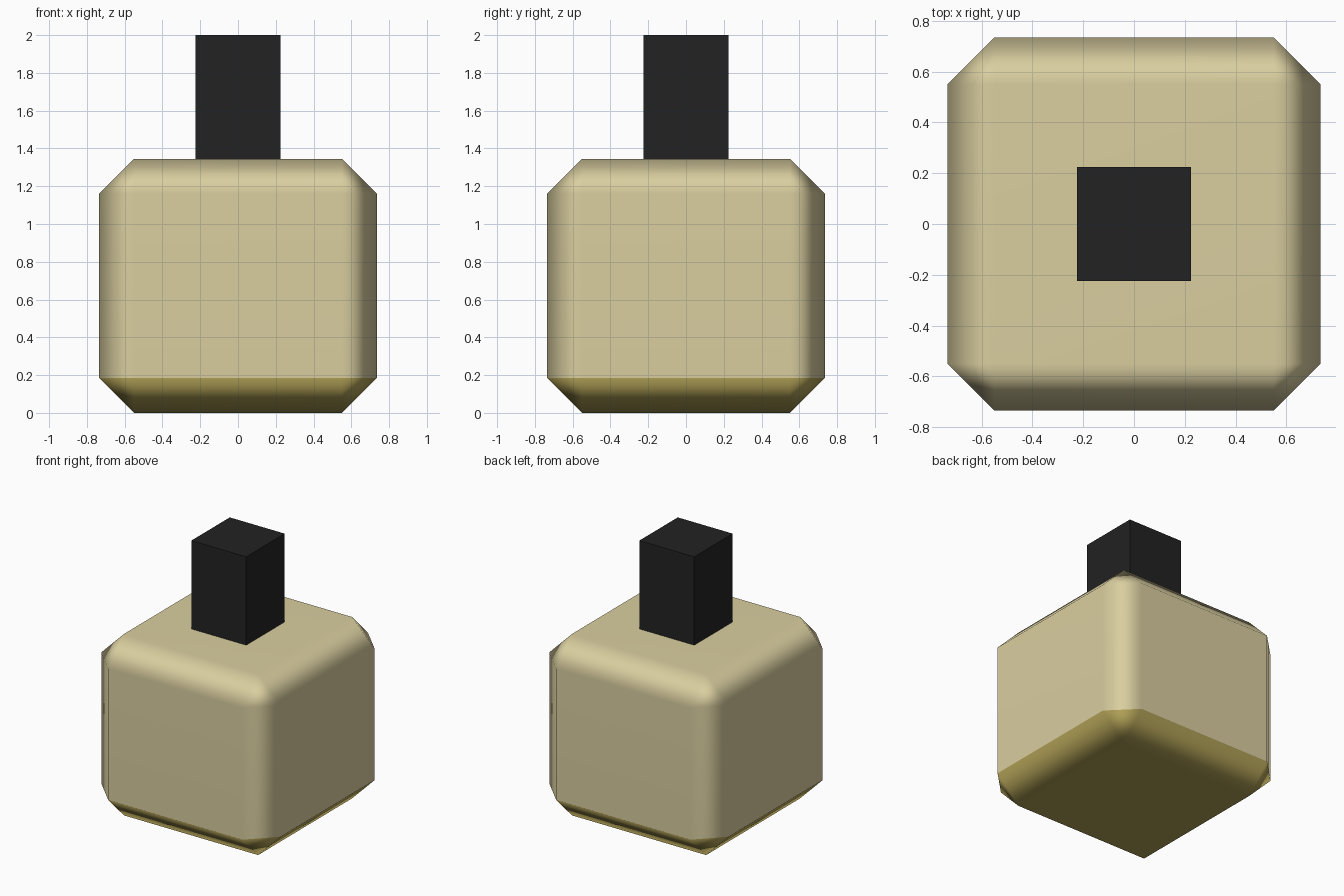
import bpy, bmesh

if "Cube" in bpy.data.objects:
    bpy.data.objects.remove(bpy.data.objects["Cube"])


def colour(name, rgb):
    m = bpy.data.materials.new(name)
    m.diffuse_color = (*rgb, 1.0)
    m.use_nodes = True
    m.node_tree.nodes["Principled BSDF"].inputs["Base Color"].default_value = m.diffuse_color
    return m


def box(name, width, z0, z1, mats):
    bm = bmesh.new()
    bmesh.ops.create_cube(bm, size=1.0)
    for v in bm.verts:
        v.co = (v.co.x * width, v.co.y * width, z0 + (v.co.z + 0.5) * (z1 - z0))
    me = bpy.data.meshes.new(name)
    ob = bpy.data.objects.new(name, me)
    bpy.context.collection.objects.link(ob)
    for m in mats:
        me.materials.append(m)
    return ob, bm


glass = colour("pale gold glass", (0.70, 0.62, 0.35))
liquid = colour("dark gold liquid", (0.42, 0.34, 0.09))
black = colour("black cap", (0.016, 0.016, 0.016))

# Chamfered bottle, with the liquid colour on the base and its chamfers
bottle, bm = box("bottle", 1.47, 0.0, 1.345, [glass, liquid])
bmesh.ops.bevel(bm, geom=bm.edges[:], offset=0.185, segments=1,
                affect='EDGES', clamp_overlap=True)
bm.normal_update()
for f in bm.faces:
    f.smooth = True
    f.material_index = 1 if f.normal.z < -0.3 else 0
bm.to_mesh(bottle.data)
bm.free()
wn = bottle.modifiers.new("weighted normals", 'WEIGHTED_NORMAL')
wn.weight = 80

# Square cap
cap, bm = box("cap", 0.45, 1.34, 2.0, [black])
bm.to_mesh(cap.data)
bm.free()
